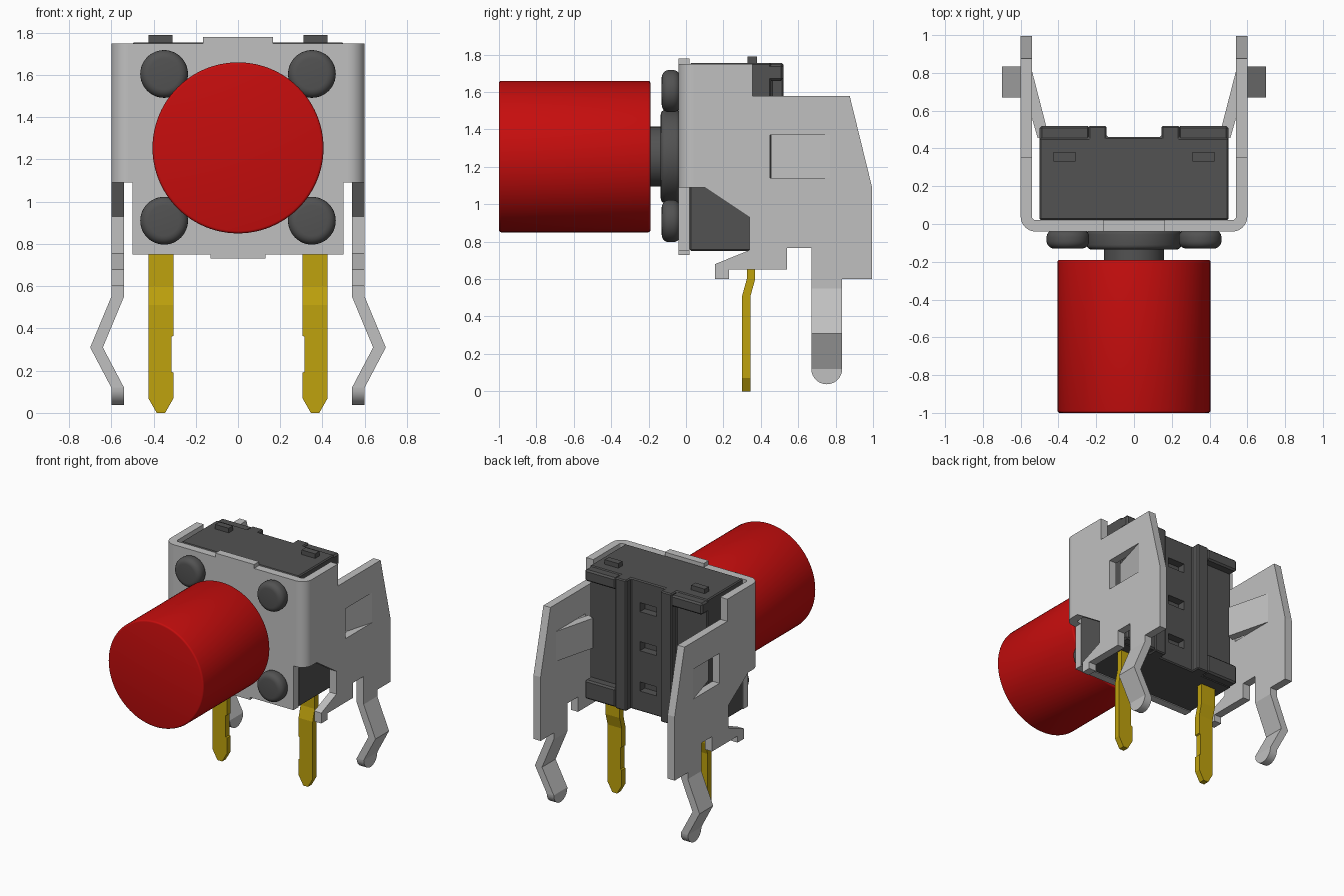
import bpy, bmesh
from math import sin, cos, pi

if "Cube" in bpy.data.objects:
    bpy.data.objects.remove(bpy.data.objects["Cube"])


def material(name, r, g, b):
    m = bpy.data.materials.new(name)
    m.use_nodes = True
    m.diffuse_color = (r, g, b, 1)
    m.node_tree.nodes["Principled BSDF"].inputs["Base Color"].default_value = (r, g, b, 1)
    return m


RED = material("red plastic", 0.56, 0.004, 0.004)
STEEL = material("steel", 0.53, 0.53, 0.53)
DARK = material("dark plastic", 0.085, 0.085, 0.085)
GOLD = material("gold", 0.52, 0.36, 0.004)


def finish(name, bm, mat, bevel=0, segments=1, smooth=False):
    bmesh.ops.recalc_face_normals(bm, faces=bm.faces)
    me = bpy.data.meshes.new(name)
    bm.to_mesh(me)
    bm.free()
    ob = bpy.data.objects.new(name, me)
    bpy.context.collection.objects.link(ob)
    if mat:
        me.materials.append(mat)
    bpy.ops.object.select_all(action='DESELECT')
    ob.select_set(True)
    bpy.context.view_layer.objects.active = ob
    if bevel:
        mod = ob.modifiers.new("bevel", 'BEVEL')
        mod.width, mod.segments, mod.limit_method = bevel, segments, 'ANGLE'
        bpy.ops.object.modifier_apply(modifier="bevel")
    if smooth:
        bpy.ops.object.shade_smooth_by_angle(angle=pi / 5)
    return ob


def prism(name, pts, axis, lo, hi, mat, **kw):
    """Extrude a 2D outline along an axis; the outline keeps the other two axes in order."""
    bm = bmesh.new()
    rings = []
    for d in (lo, hi):
        ring = []
        for p in pts:
            co = list(p)
            co.insert("xyz".index(axis), d)
            ring.append(bm.verts.new(co))
        bm.faces.new(ring)
        rings.append(ring)
    n = len(pts)
    for i in range(n):
        j = (i + 1) % n
        bm.faces.new((rings[0][i], rings[0][j], rings[1][j], rings[1][i]))
    return finish(name, bm, mat, **kw)


def box(name, x, y, z, mat, **kw):
    return prism(name, [(x[0], y[0]), (x[1], y[0]), (x[1], y[1]), (x[0], y[1])],
                 'z', z[0], z[1], mat, **kw)


def arc(cx, cy, r, a0, a1, n=10):
    return [(cx + r * cos(a0 + (a1 - a0) * i / n), cy + r * sin(a0 + (a1 - a0) * i / n))
            for i in range(n + 1)]


def disc(name, x, z, r, y0, y1, mat, bevel=0.0, segments=4, sides=64):
    pts = arc(x, z, r, 0, 2 * pi, sides)[:-1]
    return prism(name, pts, 'y', y0, y1, mat, bevel=bevel, segments=segments, smooth=True)


def cut(ob, cutter):
    cutter.hide_render = True
    mod = ob.modifiers.new("cut", 'BOOLEAN')
    mod.object, mod.operation, mod.solver = cutter, 'DIFFERENCE', 'EXACT'
    bpy.context.view_layer.objects.active = ob
    bpy.ops.object.modifier_apply(modifier="cut")
    bpy.data.objects.remove(cutter)


def mirrored(half):
    return half + [(-a, b) for a, b in reversed(half)]


# Button, stem and collar
MID = 1.255
disc("button_cap", 0, MID, 0.405, -1, -0.19, RED, 0.012, 3, 96)
disc("button_stem", 0, MID, 0.16, -0.2, -0.1, DARK)
disc("stem_collar", 0, MID, 0.25, -0.135, -0.03, DARK, 0.025)

# Rivet heads on the front
for x in (-0.35, 0.35):
    for z in (0.91, 1.605):
        disc("rivet_head", x, z, 0.113, -0.13, -0.03, DARK, 0.04, 5, 48)

# Switch body with two full-height ribs on the back
body = prism("switch_body", mirrored([(0.5, 0.02), (0.5, 0.455), (0.24, 0.455), (0.24, 0.52),
                                      (0.145, 0.52), (0.145, 0.46)]),
             'z', 0.75, 1.755, DARK, bevel=0.008)
for z in (0.94, 1.25, 1.55):
    cut(body, box("slot_cutter", (-0.07, 0.07), (0.4, 0.5), (z - 0.035, z + 0.035), None))

# Front plate of the bracket
prism("bracket_front", mirrored([(0.13, 0.73), (0.13, 0.75), (0.5, 0.75), (0.5, 1.09),
                                 (0.52, 1.09), (0.52, 1.75), (0.165, 1.75), (0.165, 1.78)]),
      'y', -0.04, 0.02, STEEL)

SIDE = [(0.04, 1.75), (0.355, 1.75), (0.355, 1.58), (0.875, 1.58), (0.995, 1.09), (0.995, 0.6),
        (0.835, 0.6), (0.835, 0.55), (0.67, 0.55), (0.67, 0.765), (0.54, 0.765), (0.54, 0.65),
        (0.23, 0.65), (0.23, 0.6), (0.155, 0.6), (0.155, 0.68), (0.34, 0.755), (0.34, 0.93),
        (0.1, 1.09), (0.04, 1.09)]
LEG = [(0.54, 0.55), (0.64, 0.31), (0.54, 0.12), (0.6, 0.12), (0.7, 0.31), (0.6, 0.55)]
TAB = [(0.6, 0.77), (0.54, 0.81), (0.455, 0.48), (0.51, 0.455)]
# Pin stations: height, inner x, outer x, front y
PIN = [(0.77, 0.305, 0.425, 0.325), (0.6, 0.305, 0.425, 0.325), (0.51, 0.305, 0.425, 0.3),
       (0.365, 0.305, 0.425, 0.3), (0.36, 0.315, 0.425, 0.3), (0.195, 0.315, 0.425, 0.3),
       (0.19, 0.305, 0.425, 0.3), (0.07, 0.305, 0.425, 0.3), (0, 0.345, 0.385, 0.3)]

for s, side in ((1, "left"), (-1, "right")):
    def flip(pts):
        return [(s * a, b) for a, b in pts]

    # Bracket corner bend, side plate and sprung tab
    bend = arc(0.52, 0.04, 0.08, -pi / 2, 0) + arc(0.52, 0.04, 0.02, 0, -pi / 2)
    prism(side + "_bracket_bend", flip(bend), 'z', 1.09, 1.75, STEEL, smooth=True)
    xs = (s * 0.54, s * 0.6)
    plate = prism(side + "_bracket_plate", SIDE, 'x', *xs, STEEL)
    cut(plate, box("window_cutter", (s * 0.5, s * 0.65), (0.45, 0.77), (1.14, 1.37), None))
    prism(side + "_spring_tab", flip(TAB), 'z', 1.14, 1.37, STEEL)

    # Bent mounting leg with a round tip
    prism(side + "_mounting_leg", flip(LEG), 'y', 0.67, 0.835, STEEL)
    prism(side + "_leg_tip", arc(0.7525, 0.12, 0.0825, pi, 2 * pi, 16), 'x', *xs, STEEL,
          smooth=True)

    # Corner blocks and top nub on the body
    for z in ((0.755, 0.9), (1.66, 1.748)):
        box(side + "_corner_block", (s * 0.235, s * 0.5), (0.42, 0.52), z, DARK, bevel=0.012)
    box(side + "_top_nub", (s * 0.31, s * 0.425), (0.33, 0.38), (1.74, 1.79), DARK)

    # Contact pin
    bm = bmesh.new()
    rings = []
    for z, a, b, y in PIN:
        rings.append([bm.verts.new((s * px, py, z)) for px, py in
                      ((a, y), (b, y), (b, y + 0.045), (a, y + 0.045))])
    for r0, r1 in zip(rings, rings[1:]):
        for i in range(4):
            j = (i + 1) % 4
            bm.faces.new((r0[i], r0[j], r1[j], r1[i]))
    bm.faces.new(rings[0])
    bm.faces.new(rings[-1])
    finish(side + "_contact_pin", bm, GOLD)
